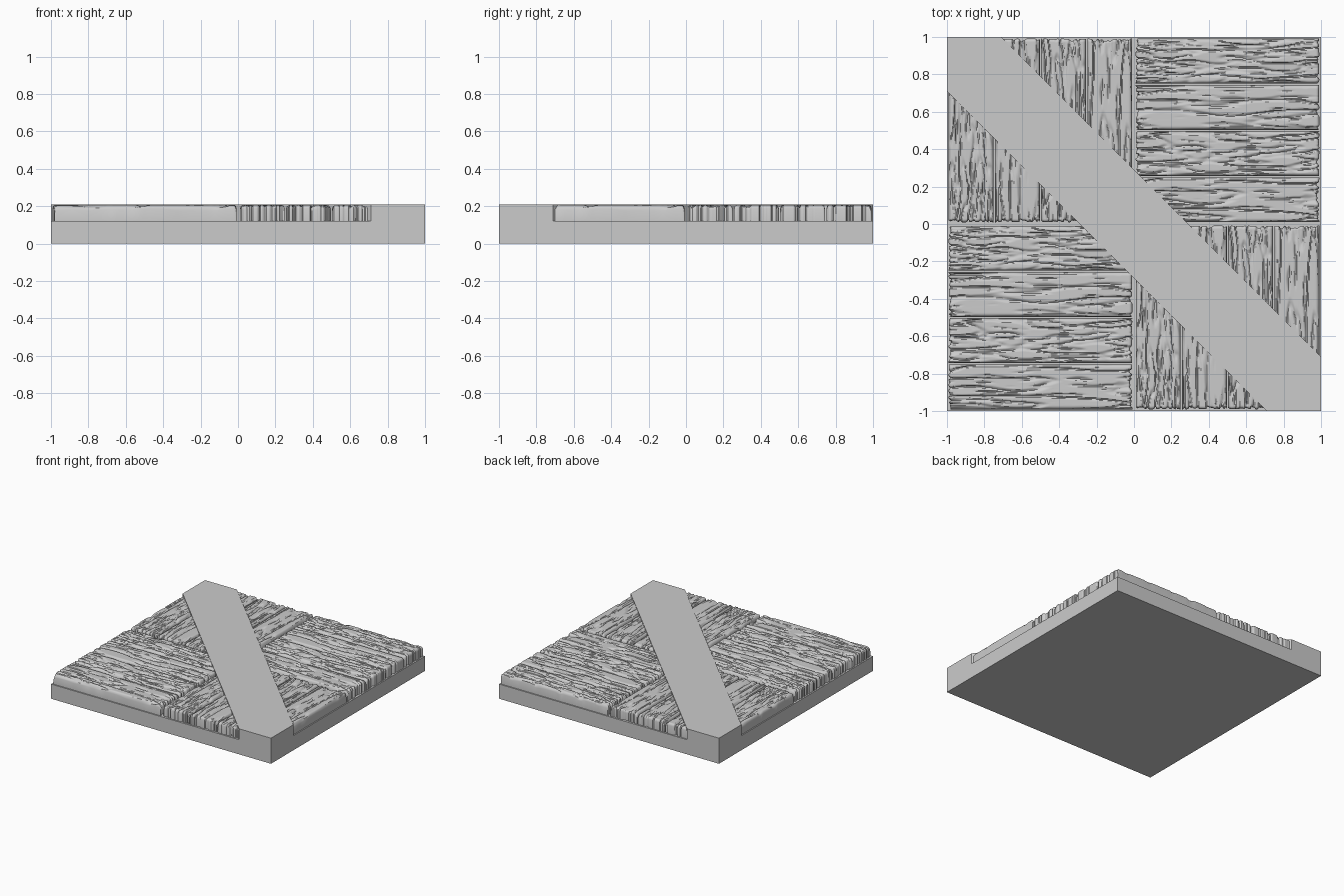
import bpy, bmesh, math
from mathutils import Vector, Matrix, noise

if "Cube" in bpy.data.objects:
    bpy.data.objects.remove(bpy.data.objects["Cube"], do_unlink=True)

BASE, TOP, BAND = 0.12, 0.21, 0.29
LENGTH, WIDTH = 0.985, 0.24
NU, NV = 96, 50

grey = bpy.data.materials.new("plain grey")
grey.use_nodes = True
colour = (0.6, 0.6, 0.6, 1)
grey.diffuse_color = colour
grey.node_tree.nodes["Principled BSDF"].inputs["Base Color"].default_value = colour


def add_object(name, bm):
    mesh = bpy.data.meshes.new(name)
    bmesh.ops.recalc_face_normals(bm, faces=bm.faces)
    bm.to_mesh(mesh)
    bm.free()
    mesh.materials.append(grey)
    obj = bpy.data.objects.new(name, mesh)
    bpy.context.collection.objects.link(obj)
    return obj


def prism(name, outline, z0, z1):
    bm = bmesh.new()
    face = bm.faces.new([bm.verts.new((x, y, z0)) for x, y in outline])
    up = bmesh.ops.extrude_face_region(bm, geom=[face], use_keep_orig=True)
    moved = [g for g in up["geom"] if isinstance(g, bmesh.types.BMVert)]
    bmesh.ops.translate(bm, verts=moved, vec=(0, 0, z1 - z0))
    return add_object(name, bm)


def grain(u, v, fine, seed):
    """Depth 0..1 of the carved streaks; u runs along the plank, v across."""
    warp = 0.018 * noise.noise(Vector((u * 3, v * 4, seed)))
    w = v + warp
    stretch, pitch = (5, 34) if fine else (2.2, 22)
    n = noise.noise(Vector((u * stretch, w * pitch, seed + 5)))
    line = max(0, 1 - abs(n) / (0.2 if fine else 0.14))
    # broken short nicks between the long streaks
    m = noise.noise(Vector((u * 7, w * 60, seed + 9)))
    nick = max(0, m - 0.25) * 1.6
    swell = 0.25 + 0.25 * noise.noise(Vector((u * 2, w * 12, seed + 3)))
    return min(1, 0.75 * line + nick + 0.5 * swell)


def rounded(d, r):
    """Drop of a rounded edge at distance d from the border."""
    return r - math.sqrt(max(0, r * r - (r - d) ** 2)) if d < r else 0


def plank_mesh(fine, seed):
    bm = bmesh.new()
    grid = []
    for i in range(-1, NU + 2):
        row = []
        for j in range(-1, NV + 2):
            a, b = min(max(i / NU, 0), 1), min(max(j / NV, 0), 1)
            # denser spacing close to the ends
            a = a - 0.1 * math.sin(2 * math.pi * a) / (2 * math.pi) * 6
            u, v = (a - 0.5) * LENGTH, (b - 0.5) * WIDTH
            g = grain(u, v, fine, seed)
            du, dv = LENGTH / 2 - abs(u), WIDTH / 2 - abs(v)
            z = TOP - 0.002 - 0.015 * g - rounded(du, 0.018) - rounded(dv, 0.02)
            if i in (-1, NU + 1) or j in (-1, NV + 1):
                z = BASE - 0.005
            # streaks bite into the end grain
            bite = 0.016 * g * max(0, 1 - du / 0.03)
            u -= math.copysign(bite, u)
            row.append(bm.verts.new((u, v, z)))
        grid.append(row)
    for r0, r1 in zip(grid, grid[1:]):
        for j in range(len(r0) - 1):
            bm.faces.new((r0[j], r1[j], r1[j + 1], r0[j + 1]))
    bmesh.ops.remove_doubles(bm, verts=bm.verts, dist=0.0001)
    mesh = bpy.data.meshes.new("plank_source")
    bm.to_mesh(mesh)
    bm.free()
    return mesh


def place_plank(name, source, matrix):
    bm = bmesh.new()
    bm.from_mesh(source)
    bm.transform(matrix)
    # trim away the portion under the diagonal band
    for side in (-1, 1):
        geom = bm.verts[:] + bm.edges[:] + bm.faces[:]
        bmesh.ops.bisect_plane(bm, geom=geom, plane_co=(side * BAND, 0, 0),
                               plane_no=(1, 1, 0))
    inside = []
    for f in bm.faces:
        c = f.calc_center_median()
        if abs(c.x + c.y) < BAND:
            inside.append(f)
    bmesh.ops.delete(bm, geom=inside, context="FACES")
    if not bm.faces:
        bm.free()
        return
    obj = add_object(name, bm)
    bpy.ops.object.select_all(action="DESELECT")
    obj.select_set(True)
    bpy.context.view_layer.objects.active = obj
    bpy.ops.object.shade_smooth_by_angle(angle=math.radians(40))


# Square base and the flat band across its diagonal
prism("base", [(-1, -1), (1, -1), (1, 1), (-1, 1)], 0, BASE)
e = 1 - BAND
prism("diagonal_band", [(-1, 1), (-1, e), (e, -1), (1, -1), (1, -e), (-e, 1)], BASE, TOP)

# Four quarters of four planks, alternating plain and fine grain
sources = [plank_mesh(k % 2 == 1, 11.3 * k + 2) for k in range(4)]
quarters = {"back_left": (0.5, 0.5, 0), "front_right": (-0.5, -0.5, 0),
            "back_right": (-0.5, 0.5, 90), "front_left": (0.5, -0.5, 90)}
for quarter, (x, y, turn) in quarters.items():
    centre = Matrix.Translation((x, y, 0)) @ Matrix.Rotation(math.radians(turn), 4, "Z")
    for k, source in enumerate(sources):
        offset = Matrix.Translation((0, (k - 1.5) * 0.247, 0))
        place_plank(f"plank_{quarter}_{k + 1}", source, centre @ offset)
for source in sources:
    bpy.data.meshes.remove(source)
